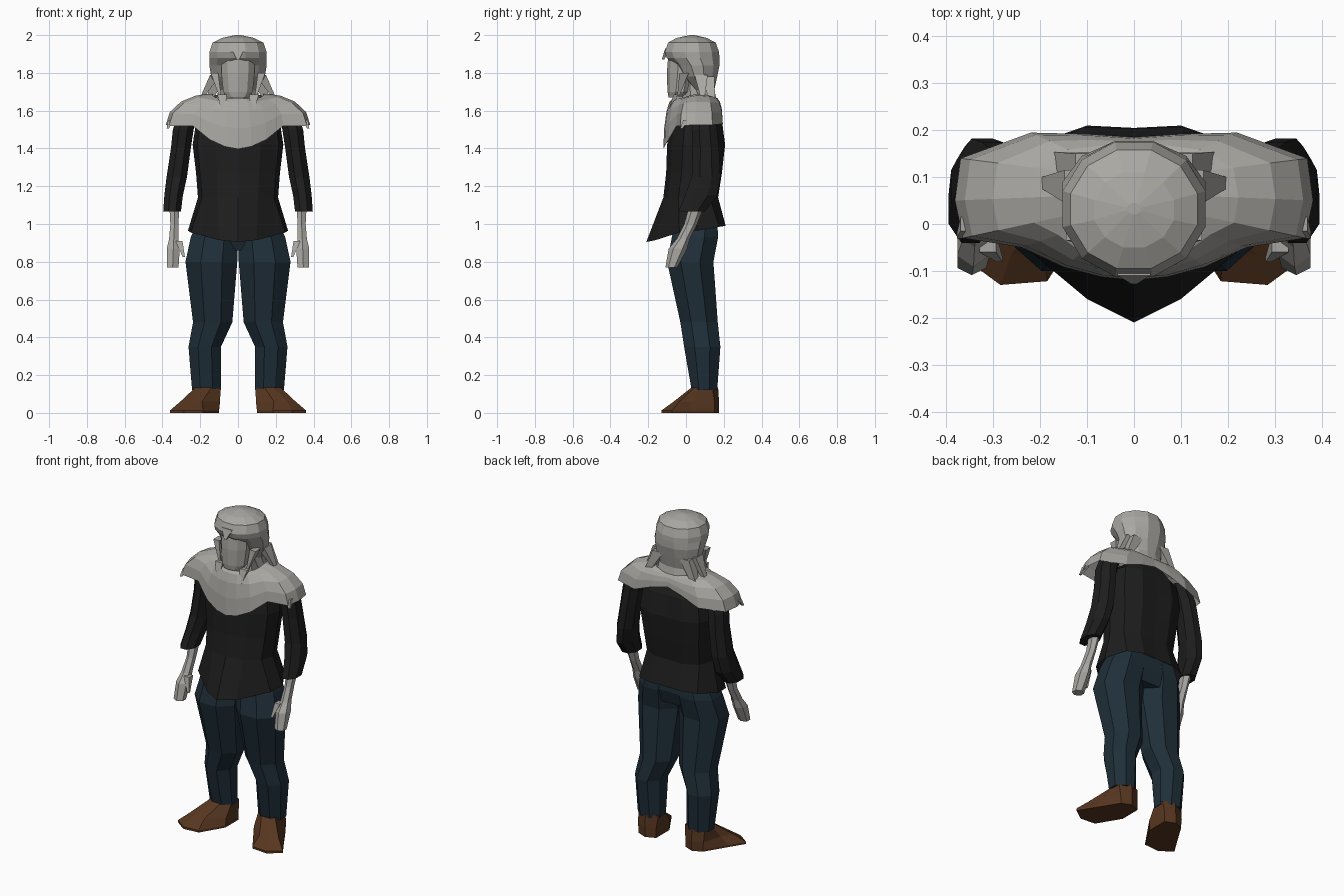
import bpy, bmesh, math


def material(name, rgb):
    m = bpy.data.materials.new(name)
    m.diffuse_color = (*rgb, 1)
    return m


GREY = material("pale grey", (0.40, 0.39, 0.365))
BLACK = material("black cloth", (0.0125, 0.0125, 0.0125))
BLUE = material("dark blue cloth", (0.0135, 0.028, 0.041))
BROWN = material("brown leather", (0.095, 0.037, 0.014))


def loft(name, rings, mat, mirror=False, caps=(True, True)):
    """Skin equal-length rings of points into one flat-shaded object."""
    bm = bmesh.new()
    rows = [[bm.verts.new(p) for p in r] for r in rings]
    n = len(rows[0])
    for a, b in zip(rows, rows[1:]):
        for i in range(n):
            j = (i + 1) % n
            bm.faces.new((a[i], a[j], b[j], b[i]))
    if caps[0]:
        bm.faces.new(rows[0][::-1])
    if caps[1]:
        bm.faces.new(rows[-1])
    bmesh.ops.recalc_face_normals(bm, faces=bm.faces)
    me = bpy.data.meshes.new(name)
    bm.to_mesh(me)
    bm.free()
    me.materials.append(mat)
    ob = bpy.data.objects.new(name, me)
    bpy.context.collection.objects.link(ob)
    if mirror:
        ob.modifiers.new("mirror", "MIRROR")
    return ob


def oval(z, x0, x1, y0, y1, n=8):
    """Horizontal n-sided ring filling the given extents."""
    k = 0.5 / math.cos(math.pi / n)
    pts = []
    for i in range(n):
        a = 2 * math.pi * (i + 0.5) / n
        pts.append(((x0 + x1) / 2 + (x1 - x0) * k * math.cos(a),
                    (y0 + y1) / 2 + (y1 - y0) * k * math.sin(a), z))
    return pts


def ovals(rows, n=8):
    return [oval(*r, n) for r in rows]


def whole(half):
    """Complete a half outline that starts and ends on x = 0."""
    return half + [(-x, y, z) for x, y, z in half[-2:0:-1]]


def lock(name, a, b, w, d, mirror=True, tip=.006):
    loft(name, [oval(a[2], a[0] - w, a[0] + w, a[1] - d, a[1] + d, 4),
                oval(b[2], b[0] - tip, b[0] + tip, b[1] - tip, b[1] + tip, 4)],
         GREY, mirror)


# Trousers: legs and seat
loft("trouser_leg", ovals([
    (.12, .09, .243, .03, .165), (.35, .09, .262, -.01, .182),
    (.48, .03, .238, -.03, .168), (.80, .004, .278, -.10, .145),
    (.93, .0, .25, -.075, .17), (1.02, .0, .21, -.05, .165)]), BLUE, True)
loft("trouser_seat", ovals([(.86, -.16, .16, -.03, .145), (.94, -.22, .22, -.06, .168),
                            (1.02, -.20, .20, -.05, .165)]), BLUE)

# Shoes, toes turned outward
sole = [(.10, .15), (.16, .175), (.22, .15), (.30, .02), (.36, -.075),
        (.285, -.13), (.185, -.122), (.10, .02)]
vamp = [(.10, .15), (.16, .175), (.225, .15), (.26, .03), (.305, -.035),
        (.262, -.065), (.19, -.06), (.095, .02)]
ankle = [(.092, .14), (.16, .17), (.228, .14), (.235, .08), (.225, .045),
         (.19, .03), (.14, .03), (.092, .07)]
loft("shoe", [[(x, y, z) for x, y in o] for o, z in
              ((sole, 0.0), (sole, .013), (vamp, .06), (ankle, .135))], BROWN, True)

# Shirt body with a pointed front hem
hem = [(0, -.21, .905), (.10, -.16, .915), (.25, -.035, .955), (.265, .06, .965),
       (.20, .175, .985), (.10, .21, .99), (0, .205, .99)]
unit = [(0, -1), (.5, -.85), (.9, -.45), (1, .1), (.85, .7), (.45, 1), (0, .98)]


def torso(z, rx, y0, y1):
    c, r = (y0 + y1) / 2, (y1 - y0) / 2
    return whole([(x * rx, c + y * r, z) for x, y in unit])


loft("shirt_body", [whole(hem), torso(1.14, .212, -.12, .17), torso(1.27, .222, -.105, .19),
                    torso(1.42, .24, -.10, .207), torso(1.55, .22, -.08, .19),
                    torso(1.62, .13, -.04, .16)], BLACK, caps=(False, True))

# Sleeves
loft("sleeve", ovals([
    (1.60, .20, .31, .05, .15), (1.50, .235, .345, .03, .165), (1.40, .25, .355, .035, .175),
    (1.25, .27, .378, .03, .182), (1.15, .292, .39, -.005, .165), (1.065, .302, .396, -.04, .10)]),
    BLACK, True)

# Forearms, hands and thumbs
loft("forearm_and_hand", ovals([
    (1.12, .31, .365, .03, .10), (1.0, .315, .358, -.005, .055), (.92, .315, .365, -.045, .015),
    (.87, .308, .377, -.085, .0), (.77, .315, .377, -.105, -.05)], 6), GREY, True)
lock("thumb", (.312, -.04, .91), (.287, -.075, .825), .018, .02)

# Ragged shoulder cape: quarter-round sweep from neckline to hem
neckline = [(0, -.07, 1.665), (.04, -.068, 1.665), (.09, -.045, 1.665), (.12, -.01, 1.67),
            (.135, .02, 1.68), (.14, .06, 1.69), (.13, .11, 1.685), (.10, .14, 1.68),
            (.05, .155, 1.67), (0, .155, 1.67)]
cape_hem = [(0, -.12, 1.397), (.07, -.113, 1.41), (.15, -.092, 1.447), (.24, -.05, 1.52),
            (.365, -.03, 1.52), (.382, .05, 1.525), (.37, .14, 1.525), (.22, .195, 1.53),
            (.10, .192, 1.575), (0, .185, 1.60)]
rings = []
for deg in (0, 20, 42, 66, 90):
    s, c = math.sin(math.radians(deg)), math.cos(math.radians(deg))
    rings.append(whole([(p[0] + (q[0] - p[0]) * s, p[1] + (q[1] - p[1]) * s,
                         q[2] + (p[2] - q[2]) * c) for p, q in zip(neckline, cape_hem)]))
loft("shoulder_cape", rings, GREY, caps=(False, False))
lock("cape_tatter", (.355, .0, 1.55), (.372, -.025, 1.505), .015, .015)

# Neck, face and hair
loft("neck", ovals([(1.55, -.09, .09, -.03, .14), (1.68, -.075, .075, -.02, .13),
                    (1.80, -.07, .07, -.03, .13)]), GREY)
loft("face", ovals([(1.67, -.055, .055, -.09, -.02), (1.70, -.078, .078, -.095, .03),
                    (1.80, -.088, .088, -.097, .06), (1.90, -.088, .088, -.09, .06)], 10), GREY)
loft("hair", ovals([
    (1.64, -.115, .115, .07, .165), (1.71, -.105, .105, .04, .15), (1.78, -.142, .142, -.025, .165),
    (1.84, -.152, .152, -.06, .177), (1.88, -.152, .152, -.102, .177), (1.91, -.152, .152, -.112, .175),
    (1.96, -.135, .135, -.095, .158), (1.985, -.085, .085, -.05, .11),
    (2.0, -.015, .015, .02, .045)], 12), GREY)
lock("forehead_lock", (0, -.095, 1.93), (0, -.122, 1.87), .035, .015, False)

# Loose locks falling onto the cape
lock("side_lock", (.12, .08, 1.79), (.205, .09, 1.645), .028, .035)
lock("back_side_lock", (.09, .12, 1.78), (.17, .14, 1.63), .035, .03, tip=.015)
lock("cheek_lock", (.125, -.01, 1.80), (.095, -.04, 1.68), .02, .025)
lock("collar_lock", (.085, -.055, 1.685), (.075, -.09, 1.58), .025, .012)
